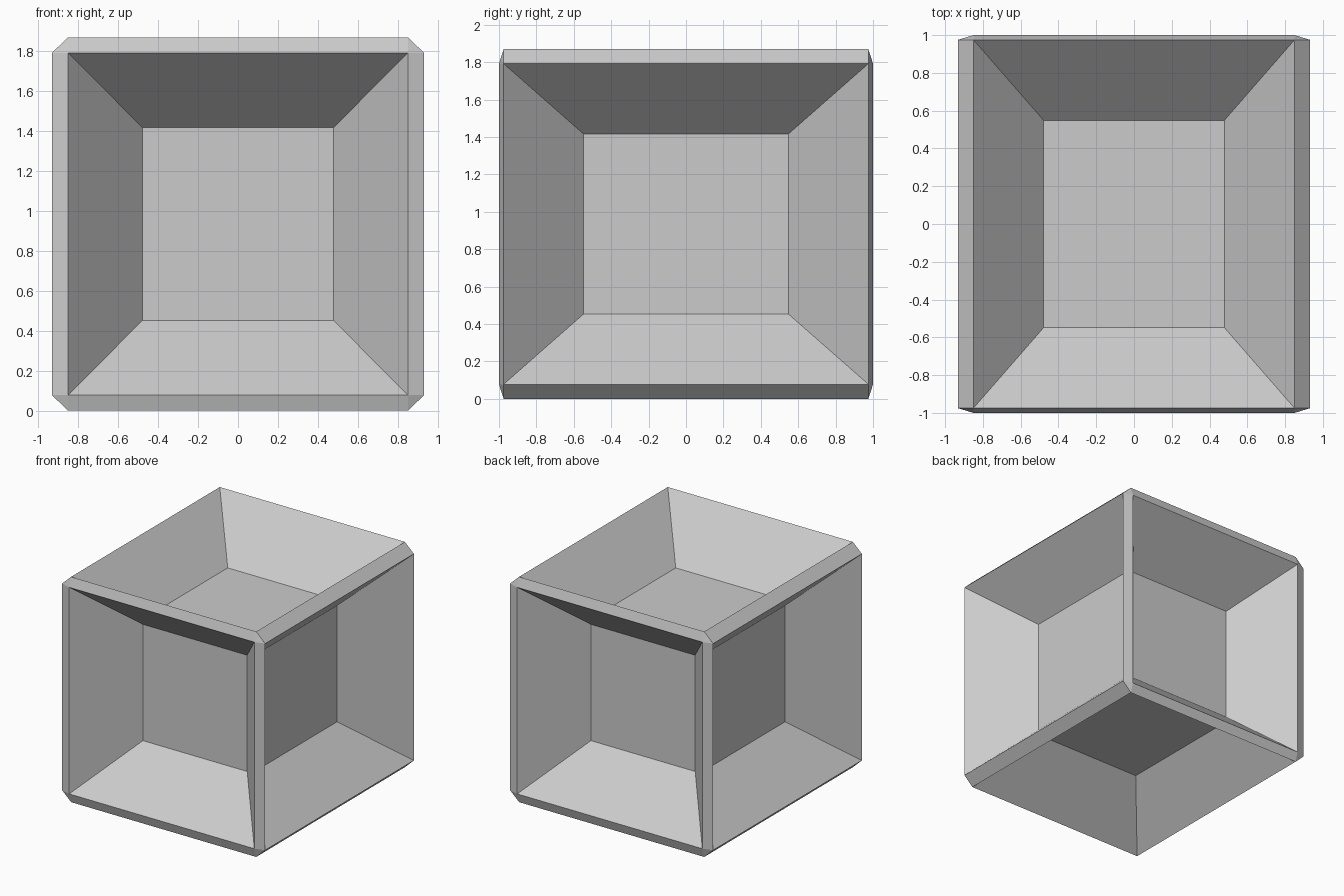
import bpy, bmesh, math
from itertools import product
from mathutils import Vector

if "Cube" in bpy.data.objects:
    bpy.data.objects.remove(bpy.data.objects["Cube"])

OUTER = (0.932, 1.0, 0.935)     # half extents of the chamfered block
RIM = (0.85, 0.975, 0.857)      # half extents of the flat faces
INNER = 0.563                   # recess floors: faces shrunk toward the centre

bm = bmesh.new()

# Chamfered block: each corner is pushed out along one axis at a time
for signs in product((-1, 1), repeat=3):
    for axis in range(3):
        bm.verts.new([s * (OUTER[i] if i == axis else RIM[i])
                      for i, s in enumerate(signs)])
bmesh.ops.convex_hull(bm, input=bm.verts)
bmesh.ops.dissolve_limit(bm, angle_limit=math.radians(1),
                         verts=bm.verts, edges=bm.edges)
bm.normal_update()

# Tapered recess in each of the six flat faces
sides = [f for f in bm.faces if max(abs(c) for c in f.normal) > 0.999]
for side in sides:
    new = bmesh.ops.extrude_discrete_faces(bm, faces=[side])["faces"][0]
    for v in new.verts:
        v.co *= INNER

bmesh.ops.translate(bm, verts=bm.verts, vec=Vector((0, 0, OUTER[2])))
bmesh.ops.recalc_face_normals(bm, faces=bm.faces)
mesh = bpy.data.meshes.new("recessed_cube_frame")
bm.to_mesh(mesh)
bm.free()
bpy.context.collection.objects.link(bpy.data.objects.new("recessed_cube_frame", mesh))
